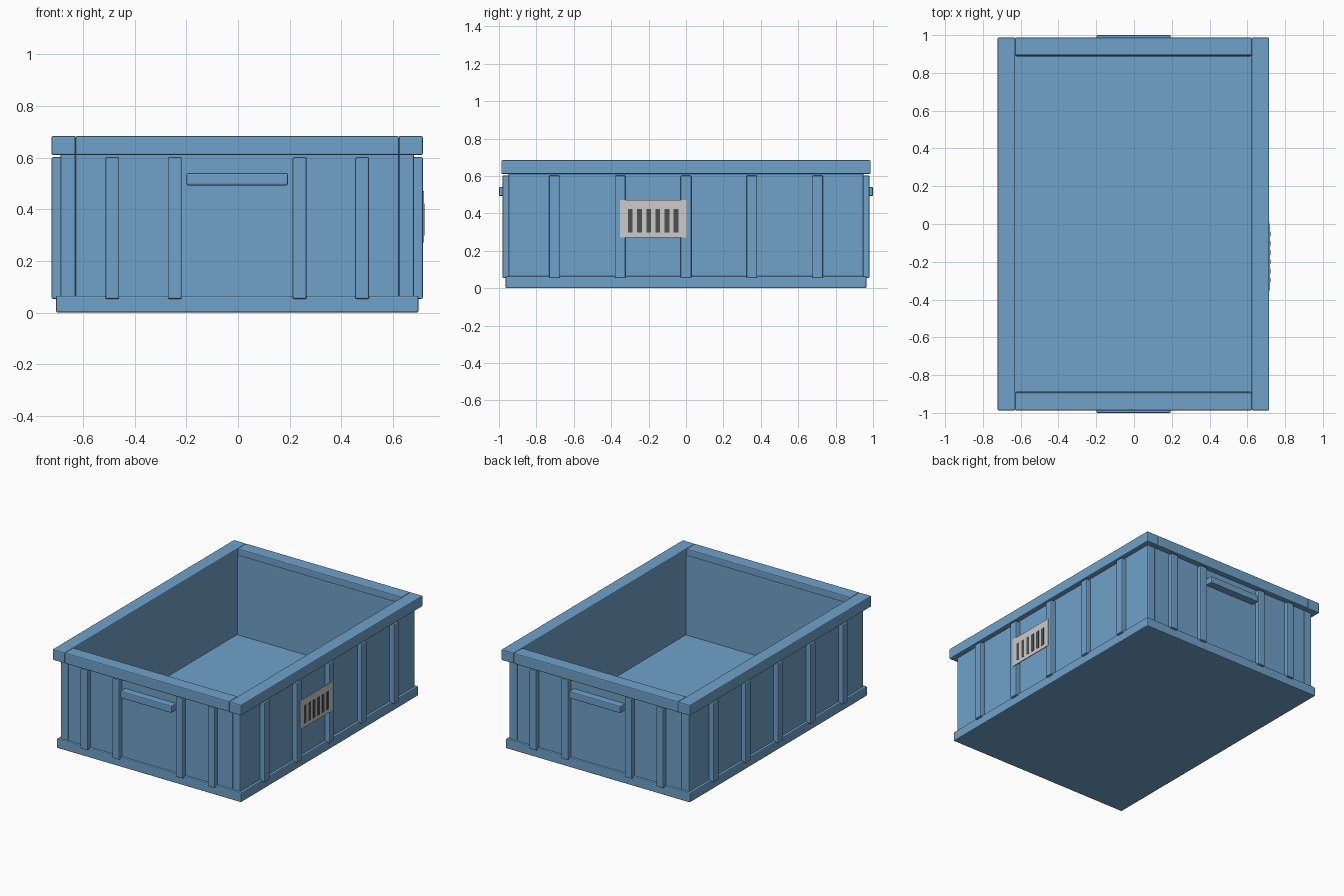
import bpy
import bmesh
from mathutils import Vector

cube = bpy.data.objects.get("Cube")
if cube:
    bpy.data.objects.remove(cube, do_unlink=True)


def material(name, rgb):
    m = bpy.data.materials.new(name)
    m.use_nodes = True
    m.diffuse_color = (*rgb, 1)
    m.node_tree.nodes["Principled BSDF"].inputs["Base Color"].default_value = (*rgb, 1)
    return m


BLUE = material("blue plastic", (0.16, 0.36, 0.59))
GREY = material("label grey", (0.60, 0.60, 0.60))
DARK = material("label dark", (0.08, 0.08, 0.08))

CX = -0.003  # the crate sits slightly off centre because only one side has a label


def box(name, x, y, z, mat=BLUE, bevel=0.006):
    """Box spanning the given (low, high) ranges, with softened edges."""
    lo, hi = (Vector(c) for c in zip(x, y, z))
    mesh = bpy.data.meshes.new(name)
    bm = bmesh.new()
    bmesh.ops.create_cube(bm, size=1)
    for v in bm.verts:
        v.co = (lo + hi) / 2 + v.co * (hi - lo)
    if bevel:
        bmesh.ops.bevel(bm, geom=bm.edges[:], offset=bevel, segments=2,
                        profile=0.5, affect='EDGES')
    bm.to_mesh(mesh)
    bm.free()
    mesh.materials.append(mat)
    obj = bpy.data.objects.new(name, mesh)
    bpy.context.collection.objects.link(obj)
    return obj


def span(a, b, sign, shift=0.0):
    """Range between two distances from the centre on the chosen side."""
    return tuple(sorted((a * sign + shift, b * sign + shift)))


def around(centre, width):
    return (centre - width / 2, centre + width / 2)


# Base tray and raised inner floor
box("base", around(CX, 1.404), (-0.965, 0.965), (0, 0.065))
box("floor", around(CX, 1.34), (-0.93, 0.93), (0.02, 0.093), bevel=0)

# Long sides: wall, rim and ribs
for side, s in (("left", 1), ("right", -1)):
    box(f"{side}_wall", span(0.626, 0.685, s, CX), (-0.949, 0.949), (0.05, 0.64))
    box(f"{side}_rim", span(0.626, 0.719, s, CX), (-0.987, 0.987), (0.61, 0.684))
    for i in range(-2, 3):
        box(f"{side}_rib", span(0.675, 0.719, s, CX),
            around(i * 0.352, 0.057), (0.053, 0.602))

# Short ends: wall, rim, ribs and handle
for end, s in (("back", 1), ("front", -1)):
    box(f"{end}_wall", around(CX, 1.252), span(0.888, 0.949, s), (0.05, 0.64))
    box(f"{end}_rim", around(CX, 1.252), span(0.893, 0.987, s), (0.61, 0.684))
    for i in (-2, -1, 1, 2):
        box(f"{end}_rib", around(CX + i * 0.242, 0.054),
            span(0.94, 0.981, s), (0.053, 0.602))
    box(f"{end}_handle", around(CX, 0.392), span(0.94, 1.0, s), (0.493, 0.541))

# Label plate with dark bars, resting on the ribs of the left side
box("label_plate", (0.714, 0.720), (-0.353, 0.002), (0.272, 0.470), GREY, 0)
for i in range(6):
    box("label_bar", (0.718, 0.722), around(-0.298 + i * 0.049, 0.025),
        (0.298, 0.422), DARK, 0)
